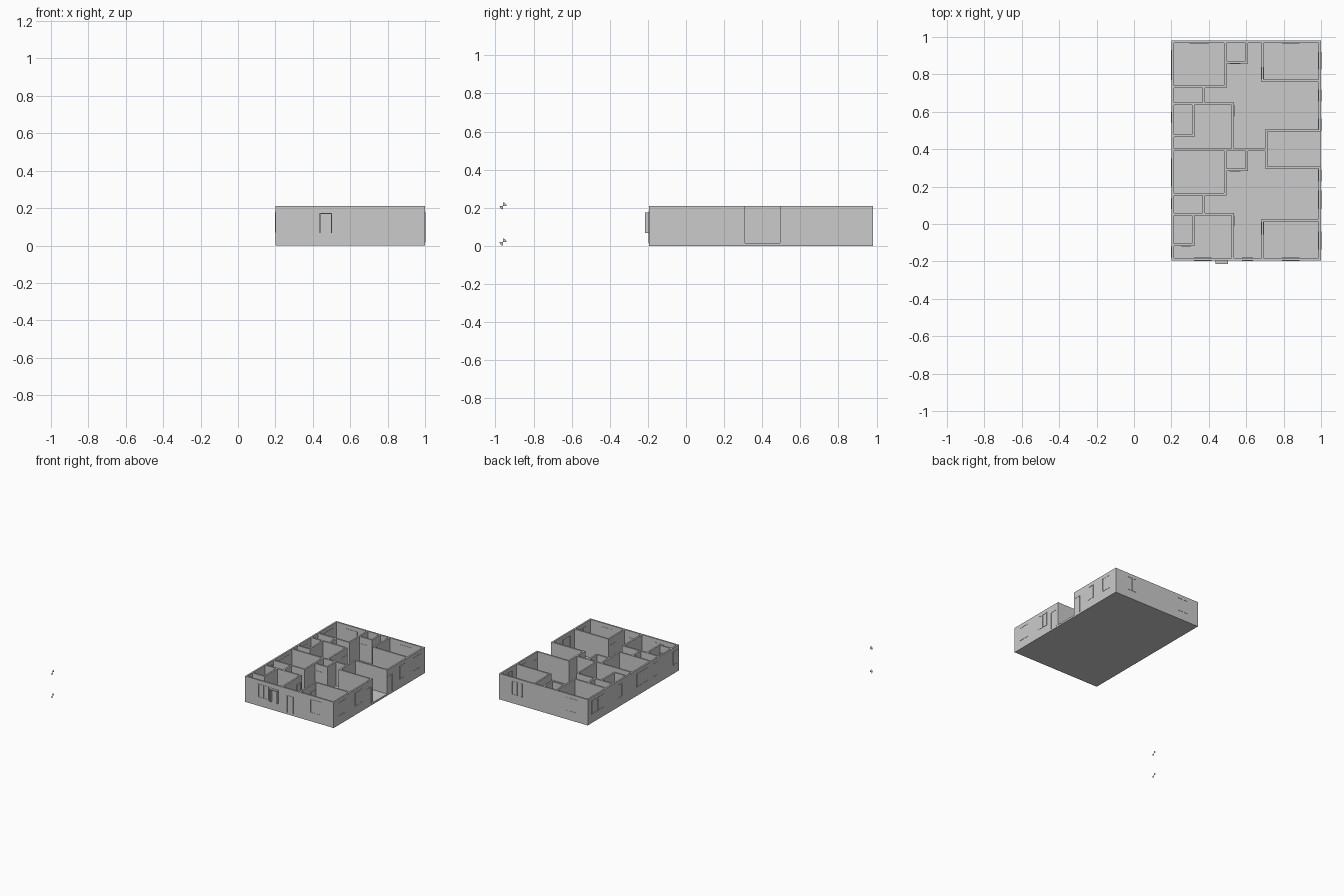
import bpy, bmesh, math
from mathutils import Vector

if "Cube" in bpy.data.objects:
    bpy.data.objects.remove(bpy.data.objects["Cube"])

T = 0.013          # wall thickness
SLAB, TOP = 0.015, 0.21


def add_box(bm, lo, hi):
    c = [(a + b) / 2 for a, b in zip(lo, hi)]
    s = [b - a for a, b in zip(lo, hi)]
    for v in bmesh.ops.create_cube(bm, size=1)["verts"]:
        v.co = Vector([c[i] + v.co[i] * s[i] for i in range(3)])


def finish(bm, name):
    me = bpy.data.meshes.new(name)
    bm.to_mesh(me)
    bm.free()
    ob = bpy.data.objects.new(name, me)
    bpy.context.collection.objects.link(ob)
    return ob


def boxes(name, items):
    bm = bmesh.new()
    for lo, hi in items:
        add_box(bm, lo, hi)
    return finish(bm, name)


def wall(axis, pos, a, b):
    """axis 'x': runs along x at y=pos; axis 'y': runs along y at x=pos."""
    h = T / 2
    if axis == 'x':
        return (a - h, pos - h, SLAB), (b + h, pos + h, TOP)
    return (pos - h, a - h, SLAB), (pos + h, b + h, TOP)


def frame(axis, pos, a, b, z0, z1, mullions=0, sill=True):
    """Thin bars standing just proud of a wall on both sides."""
    d, w = T / 2 + 0.002, 0.004
    bars = [(a, a + w, z0, z1), (b - w, b, z0, z1), (a, b, z1 - w, z1)]
    if sill:
        bars.append((a, b, z0, z0 + w))
    for i in range(mullions):
        m = a + (b - a) * (i + 1) / (mullions + 1)
        bars.append((m - w / 2, m + w / 2, z0, z1))
    if axis == 'x':
        return [((p, pos - d, r), (q, pos + d, s)) for p, q, r, s in bars]
    return [((pos - d, p, r), (pos + d, q, s)) for p, q, r, s in bars]


# floor slab
boxes("floor_slab", [((0.2, -0.195, 0), (1.0, 0.98, SLAB))])

# outer walls, open at the entrance lobby on the right
L, R, F, B = 0.2065, 0.9935, -0.1885, 0.9735
boxes("outer_walls", [
    wall('x', F, L, R), wall('x', B, L, R), wall('y', L, F, B),
    wall('y', R, F, 0.30), wall('y', R, 0.50, B)])

# lobby and dividing wall between the two flats
boxes("lobby_walls", [
    wall('x', 0.398, L, 0.708), wall('y', 0.708, 0.302, 0.50),
    wall('x', 0.302, 0.708, R), wall('x', 0.50, 0.708, R)])


# inner walls of one flat
def flat(name, back, front, bed, closet, bath, niche, corner):
    boxes(name, [
        wall('y', 0.489, bed, back), wall('x', bed, L, 0.489),
        wall('y', 0.602, closet, back), wall('x', closet, 0.489, 0.602),
        wall('y', 0.372, bath, bed), wall('x', bath, L, 0.529),
        wall('y', 0.529, front, bath), wall('y', 0.316, niche, bath),
        wall('x', niche, L, 0.316),
        wall('x', corner, 0.687, R),
        wall('y', 0.687, corner, B if corner > 0.4 else F)])


flat("rear_flat_walls", B, 0.398, 0.733, 0.864, 0.642, 0.471, 0.767)
flat("front_flat_walls", 0.398, F, 0.158, 0.289, 0.053, -0.112, 0.019)

# windows
win = []
for axis, pos, a, b in [
        ('x', B, 0.297, 0.40), ('x', B, 0.79, 0.885),
        ('x', F, 0.32, 0.415), ('x', F, 0.79, 0.885),
        ('y', R, 0.825, 0.92), ('y', R, 0.655, 0.72),
        ('y', R, 0.08, 0.18), ('y', R, -0.135, -0.04),
        ('y', L, 0.77, 0.93), ('y', L, 0.54, 0.60), ('y', L, 0.20, 0.35),
        ('y', L, 0.08, 0.14), ('y', L, -0.18, -0.12)]:
    win += frame(axis, pos, a, b, 0.07, 0.18, mullions=1 if b - a > 0.08 else 0)
boxes("window_frames", win)

# doors
door = []
for axis, pos, a, b in [
        ('x', F, 0.577, 0.635),
        ('y', R, 0.227, 0.292), ('y', R, 0.498, 0.563),
        ('x', 0.864, 0.51, 0.57), ('y', 0.529, 0.575, 0.635),
        ('y', 0.687, 0.775, 0.84), ('y', 0.687, -0.055, 0.01),
        ('x', -0.112, 0.25, 0.305), ('y', 0.529, -0.01, 0.045),
        ('x', 0.289, 0.51, 0.57)]:
    door += frame(axis, pos, a, b, SLAB, 0.155, sill=False)
boxes("door_frames", door)

# projecting hood around a front window
y0, y1, w = -0.214, -0.195, 0.007
boxes("window_hood", [
    ((0.435, y0, 0.068), (0.435 + w, y1, 0.175)),
    ((0.503 - w, y0, 0.068), (0.503, y1, 0.175)),
    ((0.435, y0, 0.175 - w), (0.503, y1, 0.175))])

# two flat level markers: opposite filled quarters of a disc
for name, z in (("lower_level_marker", 0.02), ("upper_level_marker", 0.21)):
    bm = bmesh.new()
    for start in (0, math.pi):
        vs = [bm.verts.new((-1, -0.96, z))]
        for i in range(9):
            t = start + i * math.pi / 16
            vs.append(bm.verts.new((-1, -0.96 + 0.018 * math.cos(t), z + 0.018 * math.sin(t))))
        bm.faces.new(vs)
    finish(bm, name)
